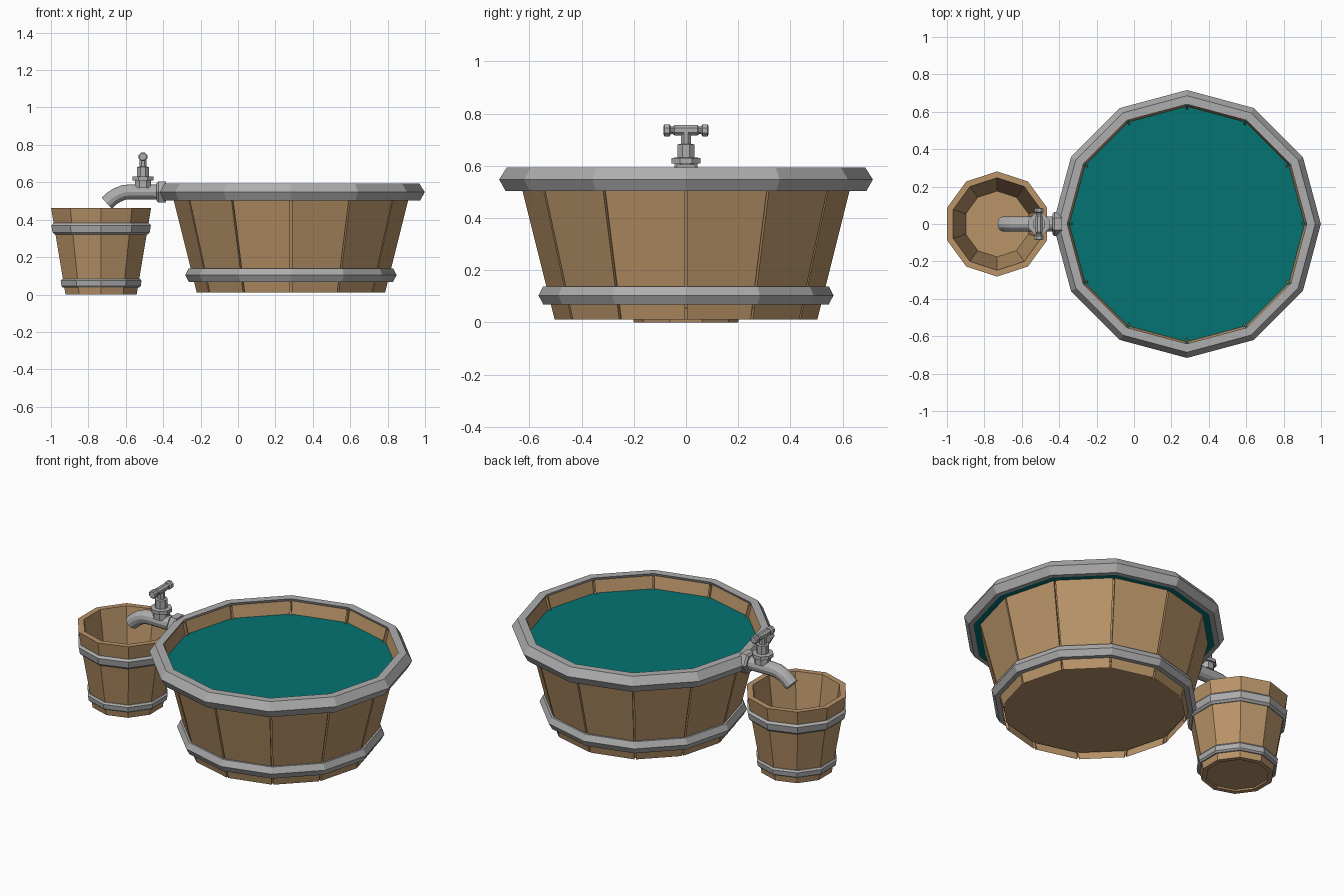
import bpy, bmesh
from math import sin, cos, pi, radians
from mathutils import Vector, Matrix

if "Cube" in bpy.data.objects:
    bpy.data.objects.remove(bpy.data.objects["Cube"])


def material(name, rgb):
    m = bpy.data.materials.new(name)
    m.use_nodes = True
    m.diffuse_color = (*rgb, 1)
    bsdf = m.node_tree.nodes["Principled BSDF"]
    bsdf.inputs["Base Color"].default_value = (*rgb, 1)
    return m


WOOD = material("warm wood", (0.48, 0.292, 0.138))
METAL = material("grey metal", (0.42, 0.42, 0.42))
WATER = material("teal water", (0.001, 0.174, 0.168))


def loft(name, rings, mat, caps=(False, False), wrap=False):
    """Skin a list of equal-length closed rings."""
    bm = bmesh.new()
    rows = [[bm.verts.new(p) for p in ring] for ring in rings]
    pairs = list(zip(rows, rows[1:]))
    if wrap:
        pairs.append((rows[-1], rows[0]))
    for a, b in pairs:
        n = len(a)
        for i in range(n):
            j = (i + 1) % n
            bm.faces.new((a[i], a[j], b[j], b[i]))
    if caps[0]:
        bm.faces.new(rows[0])
    if caps[1]:
        bm.faces.new(rows[-1])
    bmesh.ops.recalc_face_normals(bm, faces=bm.faces)
    mesh = bpy.data.meshes.new(name)
    bm.to_mesh(mesh)
    bm.free()
    mesh.materials.append(mat)
    ob = bpy.data.objects.new(name, mesh)
    bpy.context.collection.objects.link(ob)
    return ob


def circle(r, z, n, phase=0.0):
    return [Vector((r * cos(phase + 2 * pi * i / n), r * sin(phase + 2 * pi * i / n), z))
            for i in range(n)]


def turned(name, profile, n, at, mat, phase=0.0, solid=False, turn=Matrix()):
    """Turn an (r, z) profile; solid ones are capped, others close into a ring."""
    origin = Vector(at)
    rings = [[origin + turn @ p for p in circle(r, z, n, phase)] for r, z in profile]
    return loft(name, rings, mat, (solid, solid), not solid)


# Tub wall: flared staves with a narrow groove at every corner
TUB = Vector((0.283, 0, 0))
SIDES = 12


def stave_ring(r, z, gap=0.005, depth=0.016):
    corners = circle(r, z, SIDES)
    pts = []
    for i, c in enumerate(corners):
        back = (corners[i - 1] - c).normalized() * gap
        ahead = (corners[(i + 1) % SIDES] - c).normalized() * gap
        inward = Vector((-c.x, -c.y, 0)).normalized() * depth
        pts += [TUB + c + v for v in (back, back + inward, ahead + inward, ahead)]
    return pts


loft("tub_staves", [stave_ring(0.505, 0.012), stave_ring(0.647, 0.58)], WOOD)
turned("tub_floor", [(0.505, 0.053), (0.507, 0.06)], SIDES, TUB, WOOD, solid=True)
turned("tub_water", [(0.672, 0.505), (0.672, 0.508)], SIDES, TUB, WATER, solid=True)

# Tub hoops
turned("tub_rim", [(0.686, 0.594), (0.716, 0.548), (0.691, 0.503), (0.664, 0.503),
                   (0.66, 0.55), (0.64, 0.594)], SIDES, TUB, METAL)
turned("tub_lower_hoop", [(0.548, 0.138), (0.565, 0.103), (0.546, 0.068),
                          (0.515, 0.068), (0.532, 0.138)], SIDES, TUB, METAL)

# Bucket
BUCKET = (-0.732, 0, 0)
decagon = dict(n=10, at=BUCKET, phase=pi / 2)
turned("bucket_wall", [(0.2, 0), (0.281, 0.463), (0.247, 0.463), (0.172, 0)],
       mat=WOOD, **decagon)
turned("bucket_floor", [(0.176, 0.012), (0.178, 0.025)], mat=WOOD, solid=True, **decagon)
turned("bucket_upper_hoop", [(0.268, 0.382), (0.28, 0.37), (0.273, 0.332), (0.26, 0.32),
                             (0.25, 0.32), (0.26, 0.382)], mat=METAL, **decagon)
turned("bucket_lower_hoop", [(0.219, 0.084), (0.227, 0.074), (0.223, 0.046), (0.214, 0.037),
                             (0.203, 0.037), (0.21, 0.084)], mat=METAL, **decagon)

# Spout: a bent pipe with a mounting flange against the rim
path = [(-0.39, 0.548), (-0.45, 0.548), (-0.57, 0.549), (-0.61, 0.546),
        (-0.645, 0.532), (-0.672, 0.515), (-0.702, 0.488)]
path = [Vector((x, 0, z)) for x, z in path]
rings = []
for i, p in enumerate(path):
    along = (path[min(i + 1, len(path) - 1)] - path[max(i - 1, 0)]).normalized()
    up = Vector((0, 1, 0)).cross(along)
    rings.append([p + 0.04 * (Vector((0, cos(a), 0)) + up * sin(a))
                  for a in (2 * pi * k / 12 for k in range(12))])
loft("spout", rings, METAL, (True, True))
to_x = Matrix.Rotation(radians(-90), 3, "Y")
turned("spout_flange", [(0.065, -0.02), (0.065, 0.02), (0.055, 0.03)], 6,
       (-0.405, 0, 0.548), METAL, pi / 2, True, to_x)

# Valve: stepped body and stem
VALVE = (-0.508, 0, 0)
turned("valve_body", [(0.047, 0.57), (0.047, 0.609), (0.06, 0.609), (0.06, 0.63),
                      (0.035, 0.632), (0.035, 0.682), (0.02, 0.684), (0.02, 0.73)],
       8, VALVE, METAL, pi / 8, True)

# Valve cross handle with a knob on each end
to_y = Matrix.Rotation(radians(90), 3, "X")
half = [(0.021, 0.02), (0.021, 0.044), (0.016, 0.05), (0.016, 0.058),
        (0.025, 0.063), (0.025, 0.082), (0.019, 0.086)]
turned("valve_handle", [(r, -t) for r, t in reversed(half)] + half, 8,
       (-0.508, 0, 0.736), METAL, pi / 8, True, to_y)
